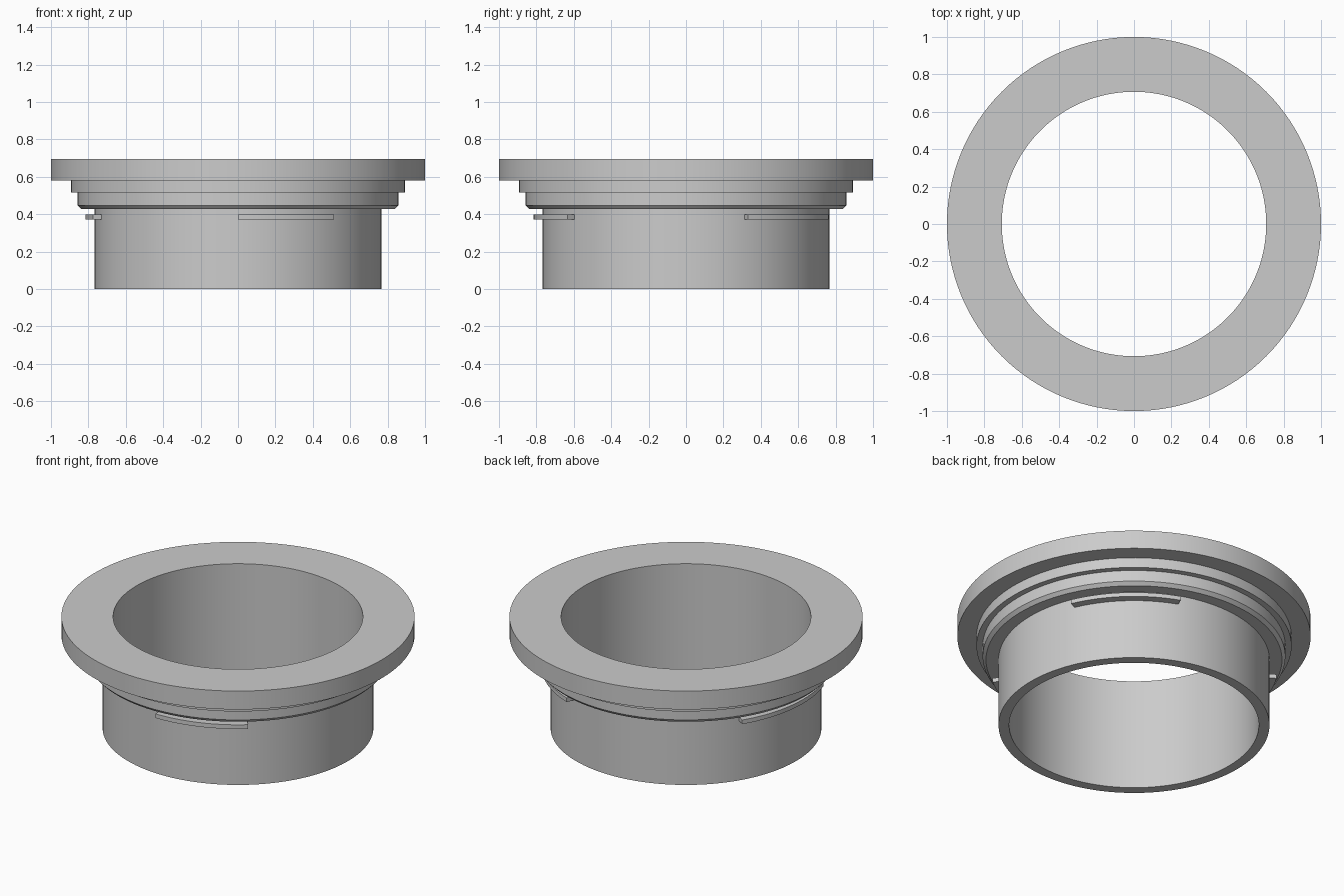
import bpy
from math import cos, sin, radians, pi

cube = bpy.data.objects.get("Cube")
if cube:
    bpy.data.objects.remove(cube)

GREY = (0.6, 0.6, 0.6, 1)
metal = bpy.data.materials.new("grey_metal")
metal.use_nodes = True
metal.diffuse_color = GREY
metal.node_tree.nodes["Principled BSDF"].inputs["Base Color"].default_value = GREY


def sweep(name, profile, start, end, steps):
    """Sweep a closed (radius, z) profile about z, capping partial arcs."""
    full = end - start == 360
    rings = steps if full else steps + 1
    n = len(profile)
    verts, faces = [], []
    for i in range(rings):
        a = radians(start) + radians(end - start) * i / steps
        verts += [(r * cos(a), r * sin(a), z) for r, z in profile]
    for i in range(steps):
        j = (i + 1) % rings
        for k in range(n):
            m = (k + 1) % n
            faces.append((i * n + k, j * n + k, j * n + m, i * n + m))
    if not full:
        faces.append(tuple(range(n)))
        faces.append(tuple(reversed(range((rings - 1) * n, rings * n))))
    mesh = bpy.data.meshes.new(name)
    mesh.from_pydata(verts, [], faces)
    mesh.materials.append(metal)
    obj = bpy.data.objects.new(name, mesh)
    bpy.context.collection.objects.link(obj)
    bpy.ops.object.select_all(action="DESELECT")
    obj.select_set(True)
    bpy.context.view_layer.objects.active = obj
    bpy.ops.object.shade_smooth_by_angle(angle=pi / 9)
    return obj


# Hollow tube with stepped collar, chamfer and wide top flange
sweep("flanged_tube", [
    (0.707, 0), (0.767, 0), (0.767, 0.428), (0.838, 0.428), (0.857, 0.448),
    (0.857, 0.517), (0.892, 0.517), (0.892, 0.58), (1, 0.58), (1, 0.695),
    (0.707, 0.695)], 0, 360, 128)

# Three locking tabs around the tube, of unequal lengths
tab = [(0.75, 0.372), (0.815, 0.372), (0.815, 0.398), (0.75, 0.398)]
for name, start, end in (("front_tab", -90, -51), ("back_left_tab", 24, 69),
                         ("right_tab", 148, 198)):
    sweep(name, tab, start, end, 16)
